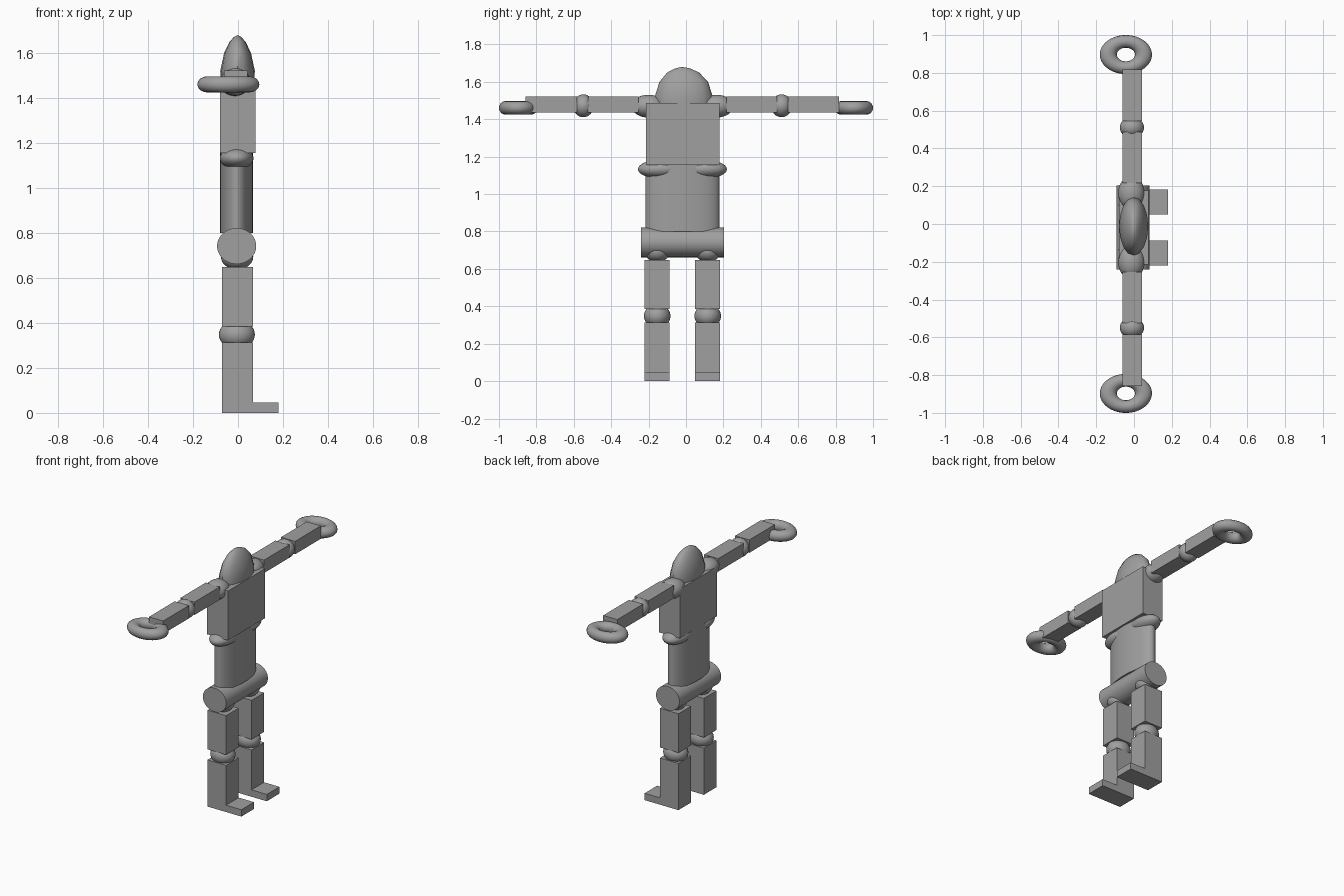
import bpy, bmesh, math
from mathutils import Matrix, Vector

if "Cube" in bpy.data.objects:
    bpy.data.objects.remove(bpy.data.objects["Cube"])

grey = bpy.data.materials.new("plain grey")
grey.diffuse_color = (0.35, 0.35, 0.35, 1)
grey.use_nodes = True
grey.node_tree.nodes["Principled BSDF"].inputs["Base Color"].default_value = grey.diffuse_color


def finish(obj, name, smooth=True):
    obj.name = name
    obj.data.name = name
    obj.data.materials.append(grey)
    if smooth:
        bpy.ops.object.select_all(action='DESELECT')
        obj.select_set(True)
        bpy.context.view_layer.objects.active = obj
        bpy.ops.object.shade_smooth_by_angle(angle=math.radians(40))
    return obj


def from_bmesh(bm, name, smooth=True):
    mesh = bpy.data.meshes.new(name)
    bm.to_mesh(mesh)
    bm.free()
    obj = bpy.data.objects.new(name, mesh)
    bpy.context.collection.objects.link(obj)
    return finish(obj, name, smooth)


def box(name, lo, hi):
    lo, hi = Vector(lo), Vector(hi)
    bm = bmesh.new()
    size = Matrix.Diagonal((hi - lo).to_4d())
    size[3][3] = 1
    bmesh.ops.create_cube(bm, size=1, matrix=Matrix.Translation((lo + hi) / 2) @ size)
    return from_bmesh(bm, name, False)


def ball(name, centre, radii):
    bm = bmesh.new()
    m = Matrix.Translation(centre) @ Matrix.Diagonal((*radii, 1))
    bmesh.ops.create_uvsphere(bm, u_segments=32, v_segments=16, radius=1, matrix=m)
    return from_bmesh(bm, name)


def cylinder(name, centre, radii, depth, rotation=Matrix()):
    bm = bmesh.new()
    m = Matrix.Translation(centre) @ rotation @ Matrix.Diagonal((*radii, depth, 1))
    bmesh.ops.create_cone(bm, cap_ends=True, segments=48, radius1=1, radius2=1,
                          depth=1, matrix=m)
    return from_bmesh(bm, name)


# Head: oval rings narrowing to a blunt crest (z, centre y, half x, half y)
def head():
    rings = [(1.44, -0.012, 0.070, 0.140), (1.52, -0.012, 0.077, 0.155),
             (1.60, -0.012, 0.060, 0.130), (1.65, -0.015, 0.036, 0.085),
             (1.672, -0.018, 0.016, 0.040)]
    n = 16
    bm = bmesh.new()
    loops = []
    for z, cy, rx, ry in rings:
        loops.append([bm.verts.new((-0.002 + rx * math.cos(2 * math.pi * i / n),
                                    cy + ry * math.sin(2 * math.pi * i / n), z))
                      for i in range(n)])
    for a, b in zip(loops, loops[1:]):
        for i in range(n):
            j = (i + 1) % n
            bm.faces.new((a[i], a[j], b[j], b[i]))
    tip = bm.verts.new((0, -0.02, 1.68))
    for i in range(n):
        bm.faces.new((loops[-1][i], loops[-1][(i + 1) % n], tip))
    bm.faces.new(loops[0][::-1])
    from_bmesh(bm, "head")


head()

# Trunk
MID = -0.019
box("chest", (-0.08, -0.215, 1.155), (0.077, 0.178, 1.488))
cylinder("waist", (-0.007, MID, 0.98), (0.073, 0.197), 0.36)
cylinder("hips", (-0.006, MID, 0.742), (0.087, 0.080), 0.443,
         Matrix.Rotation(math.pi / 2, 4, 'X') )

# Limbs on both sides of the trunk
for s, side in ((-1, "right"), (1, "left")):
    def y(d):
        return MID + s * d

    def limb(name, x, d, z):
        ys = sorted((y(d[0]), y(d[1])))
        box(f"{side}_{name}", (x[0], ys[0], z[0]), (x[1], ys[1], z[1]))

    ball(f"{side}_waist_joint", (-0.006, y(0.118), 1.133), (0.075, 0.120, 0.050))

    # Leg
    leg_y, leg_x = (0.068, 0.202), (-0.072, 0.066)
    ball(f"{side}_hip_joint", (-0.004, y(0.135), 0.695), (0.072, 0.070, 0.058))
    limb("thigh", leg_x, leg_y, (0.385, 0.648))
    ball(f"{side}_knee", (-0.005, y(0.135), 0.348), (0.080, 0.071, 0.065))
    limb("shin", leg_x, leg_y, (0.0, 0.314))
    limb("foot", (0.066, 0.18), leg_y, (0.0, 0.046))

    # Arm
    arm_x, arm_z = (-0.062, 0.043), (1.435, 1.522)
    ball(f"{side}_shoulder", (-0.014, y(0.182), 1.47), (0.070, 0.090, 0.061))
    limb("upper_arm", arm_x, (0.235, 0.505), arm_z)
    ball(f"{side}_elbow", (-0.011, y(0.53), 1.472), (0.064, 0.056, 0.061))
    limb("forearm", arm_x, (0.565, 0.838), arm_z)

    # Ring-shaped hand
    bpy.ops.mesh.primitive_torus_add(major_radius=0.093, minor_radius=0.045,
                                     major_segments=48, minor_segments=16)
    hand = bpy.context.object
    hand.data.transform(Matrix.Translation((-0.043, s * 0.897, 1.461))
                        @ Matrix.Diagonal((1, 0.747, 0.8, 1)))
    finish(hand, f"{side}_hand")
